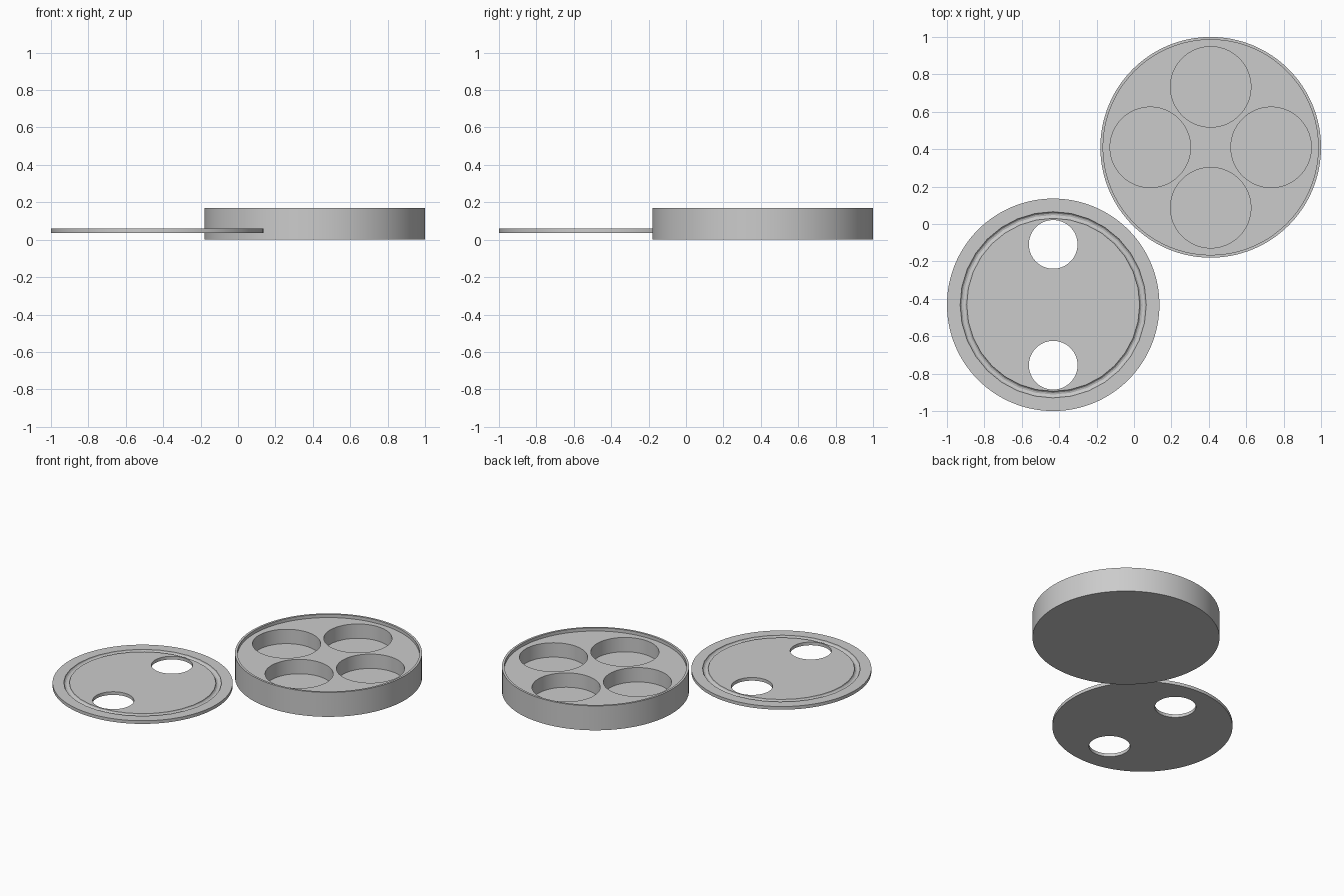
import bpy
from math import radians, sin, cos, pi

cube = bpy.data.objects.get("Cube")
if cube:
    bpy.data.objects.remove(cube, do_unlink=True)

grey = bpy.data.materials.new("light grey")
grey.use_nodes = True
colour = (0.6, 0.6, 0.6, 1)
grey.diffuse_color = colour
grey.node_tree.nodes["Principled BSDF"].inputs["Base Color"].default_value = colour


def disc(name, x, y, radius, bottom, top, sides=128):
    bpy.ops.mesh.primitive_cylinder_add(vertices=sides, radius=radius, depth=top - bottom,
                                        location=(x, y, (bottom + top) / 2))
    obj = bpy.context.object
    obj.name = name
    obj.data.materials.append(grey)
    return obj


def cut(target, cutter):
    """Subtract the cutter from the target, then discard it."""
    mod = target.modifiers.new("cut", "BOOLEAN")
    mod.operation = "DIFFERENCE"
    mod.solver = "EXACT"
    mod.object = cutter
    cutter.hide_render = True
    bpy.ops.object.select_all(action="DESELECT")
    bpy.context.view_layer.objects.active = target
    target.select_set(True)
    bpy.ops.object.modifier_apply(modifier=mod.name)
    bpy.data.objects.remove(cutter, do_unlink=True)


def smooth(obj):
    bpy.ops.object.select_all(action="DESELECT")
    bpy.context.view_layer.objects.active = obj
    obj.select_set(True)
    bpy.ops.object.shade_smooth_by_angle(angle=radians(25))


OFFSET = 0.323  # distance of wells and holes from each disc's centre

# Tray: solid round body, shallow lid recess, four round wells
TRAY = 0.41
tray = disc("tray", TRAY, TRAY, 0.59, 0, 0.17)
cut(tray, disc("recess_cutter", TRAY, TRAY, 0.575, 0.148, 0.3))
for i in range(4):
    a = i * pi / 2
    cut(tray, disc("well_cutter", TRAY + OFFSET * cos(a), TRAY + OFFSET * sin(a),
                   0.215, 0.048, 0.3))
smooth(tray)

# Lid: thin disc with two through holes and a ring groove on top
LID, LID_TOP = -0.432, 0.059
lid = disc("lid", LID, LID, 0.568, 0.037, LID_TOP)
for side in (-1, 1):
    cut(lid, disc("hole_cutter", LID, LID + side * OFFSET, 0.13, -0.1, 0.2))
bpy.ops.mesh.primitive_torus_add(location=(LID, LID, LID_TOP + 0.001), major_radius=0.48,
                                 minor_radius=0.018, major_segments=32, minor_segments=12)
ring = bpy.context.object
ring.data.materials.append(grey)
cut(lid, ring)
smooth(lid)
